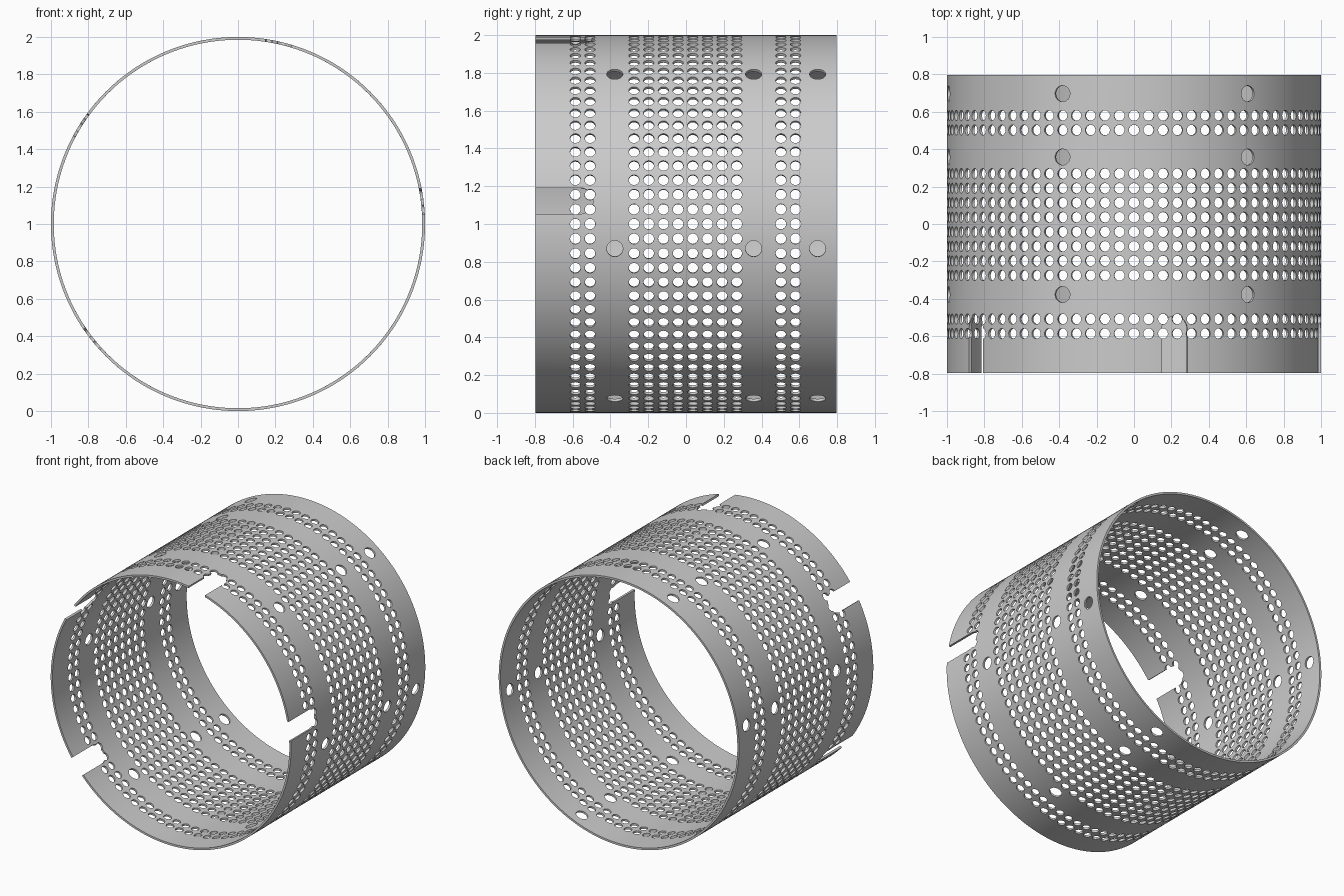
import bpy, bmesh, math
from mathutils import Matrix, Vector

if "Cube" in bpy.data.objects:
    bpy.data.objects.remove(bpy.data.objects["Cube"])

R, WALL, HALF = 1.0, 0.015, 0.797
COLS, PITCH, HOLE_R = 80, 0.0777, 0.028
STEP = 2 * math.pi / COLS
SHIFT = -0.003


def wrap(a, y, r=R):
    return Vector((r * math.cos(a), y, 1 + r * math.sin(a)))


# Perforated sheet, wrapped round the y axis
bm = bmesh.new()


def quad(pts):
    bm.faces.new([bm.verts.new(wrap(a, y)) for a, y in pts])


def hole_cell(a0, y0):
    # square border joined to a 16-sided hole
    s = [-1, -0.5, 0, 0.5]
    border = ([(1, v) for v in s] + [(-v, 1) for v in s]
              + [(-1, -v) for v in s] + [(v, -1) for v in s])
    outer = [(a0 + u * STEP / 2, y0 + v * PITCH / 2) for u, v in border]
    inner = []
    for k in range(16):
        t = -math.pi / 4 + k * math.pi / 8
        inner.append((a0 + HOLE_R / R * math.cos(t), y0 + HOLE_R * math.sin(t)))
    for k in range(16):
        n = (k + 1) % 16
        quad([inner[k], inner[n], outer[n], outer[k]])


def plain_band(y0, y1):
    d = STEP / 4
    for k in range(COLS * 4):
        a = -STEP / 2 + k * d
        quad([(a, y0), (a, y1), (a + d, y1), (a + d, y0)])


groups = [(-0.544, 2), (0.0, 8), (0.544, 2)]     # centre of each group, row count
edge = -HALF
for centre, rows in groups:
    low = centre + SHIFT - rows * PITCH / 2
    plain_band(edge, low)
    for r in range(rows):
        for c in range(COLS):
            hole_cell(c * STEP, low + (r + 0.5) * PITCH)
    edge = low + rows * PITCH
plain_band(edge, HALF)
bmesh.ops.remove_doubles(bm, verts=bm.verts, dist=1e-4)
me = bpy.data.meshes.new("perforated_sleeve")
bm.to_mesh(me)
bm.free()
sleeve = bpy.data.objects.new("perforated_sleeve", me)
bpy.context.collection.objects.link(sleeve)

# Cutters: radial prisms for the large holes and the open slots
cb = bmesh.new()


def radial_prism(outline, angle):
    rot = Matrix.Translation((0, 0, 1)) @ Matrix.Rotation(-angle, 4, 'Y')
    rings = [[cb.verts.new(rot @ Vector((x, y, t))) for t, y in outline]
             for x in (0.85, 1.15)]
    cb.faces.new(rings[0])
    cb.faces.new(rings[1][::-1])
    n = len(outline)
    for k in range(n):
        j = (k + 1) % n
        cb.faces.new([rings[0][j], rings[0][k], rings[1][k], rings[1][j]])


for k in range(6):
    for y0 in (-0.377, 0.358, 0.697):
        circle = [(0.043 * math.cos(i * math.pi / 12), y0 + 0.043 * math.sin(i * math.pi / 12))
                  for i in range(24)]
        radial_prism(circle, math.radians(-7.5 + 60 * k))

slot = [(-0.07, -0.95), (0.07, -0.95)] + [
    (0.07 * math.cos(i * math.pi / 14), -0.562 + 0.07 * math.sin(i * math.pi / 14))
    for i in range(15)]
for k in range(4):
    radial_prism(slot, math.radians(7.05 + 70.4 * k))
bmesh.ops.recalc_face_normals(cb, faces=cb.faces)
cme = bpy.data.meshes.new("cutter")
cb.to_mesh(cme)
cb.free()
cutter = bpy.data.objects.new("cutter", cme)
cutter.hide_render = True
bpy.context.collection.objects.link(cutter)

# Wall thickness, then cut
solid = sleeve.modifiers.new("wall", 'SOLIDIFY')
solid.thickness = WALL
solid.offset = -1
cut = sleeve.modifiers.new("cut", 'BOOLEAN')
cut.operation = 'DIFFERENCE'
cut.solver = 'EXACT'
cut.object = cutter
bpy.context.view_layer.objects.active = sleeve
sleeve.select_set(True)
for name in ("wall", "cut"):
    bpy.ops.object.modifier_apply(modifier=name)
bpy.data.objects.remove(cutter)
bpy.ops.object.shade_smooth_by_angle(angle=math.radians(30))
